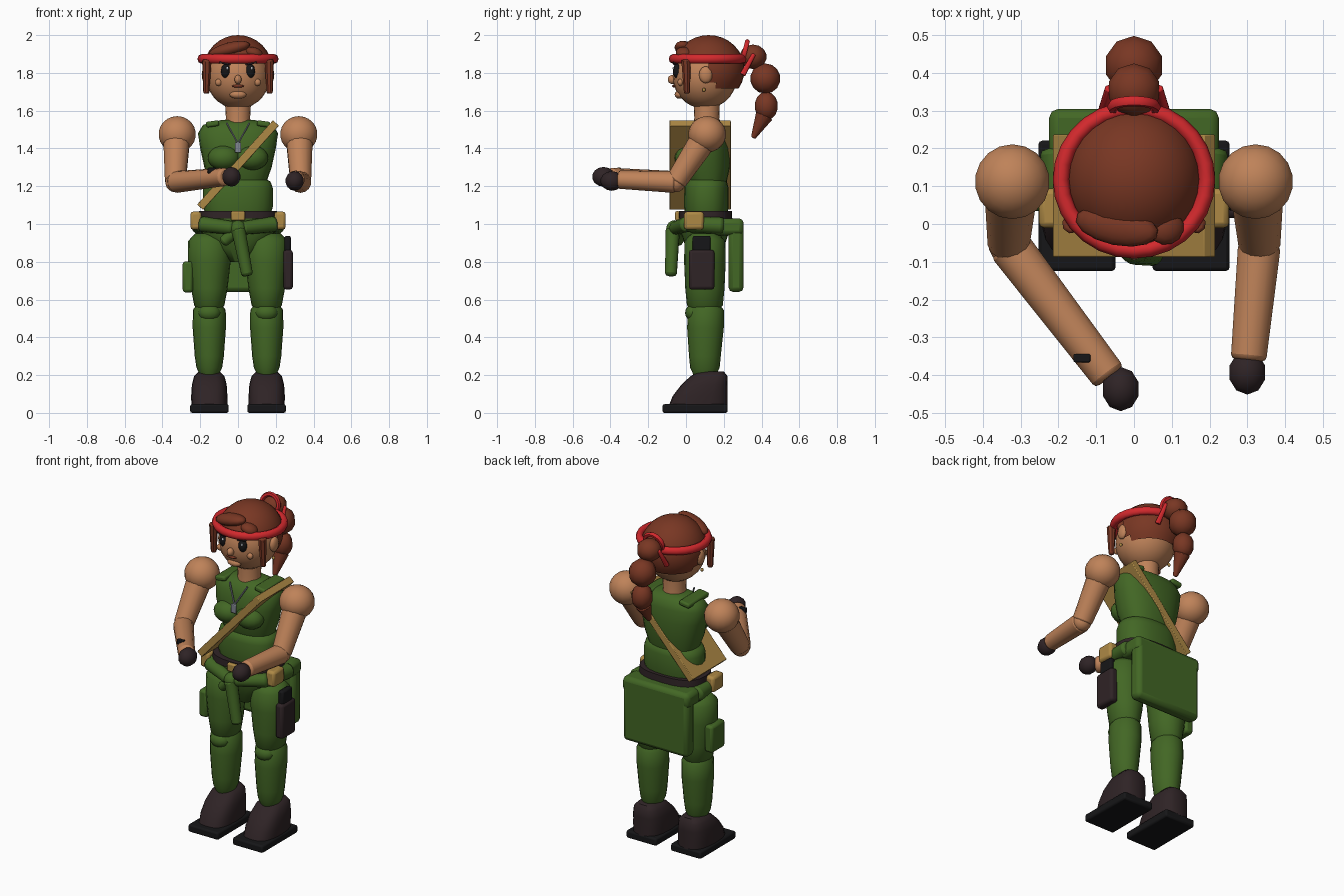
import bpy, bmesh, math
from mathutils import Vector, Matrix

def material(name, r, g, b):
    m = bpy.data.materials.new(name)
    m.diffuse_color = (r, g, b, 1)
    return m

SKIN = material("skin", 0.52, 0.225, 0.10)
GREEN = material("olive green", 0.055, 0.135, 0.018)
HAIR = material("auburn", 0.19, 0.038, 0.017)
RED = material("red", 0.65, 0.022, 0.026)
LEATHER = material("dark leather", 0.028, 0.017, 0.019)
TAN = material("tan canvas", 0.42, 0.25, 0.06)
BLACK = material("black", 0.008, 0.008, 0.009)
STEEL = material("steel", 0.22, 0.24, 0.28)
WHITE = material("white", 0.7, 0.75, 0.8)

def finish(name, bm, mat, bevel=0, angle=40):
    bmesh.ops.recalc_face_normals(bm, faces=bm.faces)
    me = bpy.data.meshes.new(name)
    bm.to_mesh(me)
    bm.free()
    me.materials.append(mat)
    ob = bpy.data.objects.new(name, me)
    bpy.context.collection.objects.link(ob)
    if bevel:
        mod = ob.modifiers.new("bevel", 'BEVEL')
        mod.width, mod.segments = bevel, 2
        mod.limit_method, mod.angle_limit = 'ANGLE', math.radians(50)
    bpy.ops.object.select_all(action='DESELECT')
    ob.select_set(True)
    bpy.context.view_layer.objects.active = ob
    bpy.ops.object.shade_smooth_by_angle(angle=math.radians(angle))
    return ob

def placed(loc, size, rot=(0, 0, 0)):
    r = Matrix.Rotation(rot[2], 4, 'Z') @ Matrix.Rotation(rot[1], 4, 'Y') @ Matrix.Rotation(rot[0], 4, 'X')
    return Matrix.Translation(loc) @ r @ Matrix.Diagonal((*size, 1))

def ball(name, loc, radii, mat, segs=16, rot=(0, 0, 0), cut=None):
    bm = bmesh.new()
    bmesh.ops.create_uvsphere(bm, u_segments=segs, v_segments=segs // 2 + 2, radius=1,
                              matrix=placed(loc, radii, rot))
    if cut:
        bmesh.ops.delete(bm, geom=[f for f in bm.faces if cut(f.calc_center_median())], context='FACES')
    return finish(name, bm, mat, angle=60)

def box(name, loc, size, mat, bevel=0.012, rot=(0, 0, 0)):
    bm = bmesh.new()
    bmesh.ops.create_cube(bm, size=1, matrix=placed(loc, size, rot))
    return finish(name, bm, mat, bevel)

def limb(name, a, b, r0, r1, mat, bevel=0.015, segs=14):
    a, b = Vector(a), Vector(b)
    d = b - a
    bm = bmesh.new()
    bmesh.ops.create_cone(bm, cap_ends=True, segments=segs, radius1=r0, radius2=r1, depth=d.length,
                          matrix=Matrix.Translation((a + b) / 2) @ d.to_track_quat('Z', 'Y').to_matrix().to_4x4())
    return finish(name, bm, mat, bevel)

def loft(name, rings, mat, n=20, power=1.0):
    # rings: (z, centre x, centre y, radius x, radius y); power < 1 makes them squarer
    bm = bmesh.new()
    sp = lambda v: math.copysign(abs(v) ** power, v)
    loops = [[bm.verts.new((cx + rx * sp(math.cos(2 * math.pi * i / n)),
                            cy + ry * sp(math.sin(2 * math.pi * i / n)), z)) for i in range(n)]
             for z, cx, cy, rx, ry in rings]
    for p, q in zip(loops, loops[1:]):
        for i in range(n):
            bm.faces.new((p[i], p[(i + 1) % n], q[(i + 1) % n], q[i]))
    bm.faces.new(loops[0])
    bm.faces.new(loops[-1])
    return finish(name, bm, mat, angle=50)

def ring(name, loc, major, rad, mat, rot=(0, 0, 0), scale=(1, 1, 1), n=28, m=8):
    bm = bmesh.new()
    mx = placed(loc, scale, rot)
    tau = 2 * math.pi
    g = [[bm.verts.new(mx @ Vector(((major + rad * math.cos(tau * j / m)) * math.cos(tau * i / n),
                                    (major + rad * math.cos(tau * j / m)) * math.sin(tau * i / n),
                                    rad * math.sin(tau * j / m)))) for j in range(m)] for i in range(n)]
    for i in range(n):
        for j in range(m):
            bm.faces.new((g[i][j], g[(i + 1) % n][j], g[(i + 1) % n][(j + 1) % m], g[i][(j + 1) % m]))
    return finish(name, bm, mat, angle=60)

# Head, face and neck
ball("head", (0, 0.1, 1.78), (0.168, 0.17, 0.17), SKIN, 24)
loft("neck", [(1.49, 0, 0.11, 0.075, 0.075), (1.56, 0, 0.11, 0.064, 0.066), (1.66, 0, 0.11, 0.07, 0.07)], SKIN)
ball("nose", (0, -0.073, 1.765), (0.02, 0.024, 0.024), SKIN, 10)
ball("upper_lip", (0, -0.062, 1.73), (0.034, 0.012, 0.008), HAIR, 10)
ball("chin", (0, -0.035, 1.685), (0.045, 0.025, 0.022), SKIN, 12)
for s in (-1, 1):
    ball("eye", (s * 0.065, -0.047, 1.81), (0.026, 0.022, 0.038), BLACK, 14)
    ball("eye_glint", (s * 0.065 + 0.008, -0.066, 1.824), (0.006, 0.005, 0.008), WHITE, 8)
    box("eyebrow", (s * 0.068, -0.055, 1.851), (0.06, 0.025, 0.012), LEATHER, 0.004, (0, s * -0.2, 0))
    ball("cheek", (s * 0.103, -0.03, 1.75), (0.019, 0.015, 0.019), SKIN, 10)
    ball("ear", (s * 0.172, 0.105, 1.79), (0.02, 0.036, 0.045), SKIN, 12)
    ball("earring", (s * 0.175, 0.095, 1.71), (0.009, 0.009, 0.011), TAN, 8)
    # Side locks and headband ribbon ends
    limb("side_lock", (s * 0.165, 0.0, 1.87), (s * 0.168, 0.005, 1.69), 0.026, 0.016, HAIR, 0.008, 8)
    limb("ribbon_end", (s * 0.066, 0.36, 1.9), (s * 0.08, 0.3, 1.79), 0.012, 0.017, RED, 0.004, 6)

# Hair, fringe, headband and ponytail
ball("hair_cap", (0, 0.12, 1.818), (0.182, 0.19, 0.182), HAIR, 28,
     cut=lambda c: c.z < 1.71 or (c.z < 1.86 and c.y < 0.14))
ball("fringe", (-0.045, -0.005, 1.925), (0.115, 0.052, 0.036), HAIR, 14, (0, -0.25, -0.2))
ball("fringe_small", (0.085, -0.01, 1.905), (0.05, 0.045, 0.03), HAIR, 12, (0, 0.3, 0.3))
ring("headband", (0, 0.117, 1.874), 0.193, 0.022, RED, scale=(1, 0.97, 1.15))
ring("hair_tie", (0, 0.31, 1.91), 0.058, 0.014, RED, (math.radians(75), 0, 0), n=18, m=6)
for y, z, r, h in ((0.355, 1.885, 0.072, 0.065), (0.42, 1.77, 0.08, 0.08), (0.425, 1.625, 0.062, 0.075)):
    ball("ponytail", (0, y, z), (r, r, h), HAIR, 10)
limb("ponytail_tip", (0, 0.415, 1.575), (0, 0.355, 1.455), 0.048, 0.012, HAIR, 0.006, 10)

# Torso
loft("chest", [(1.22, 0, 0.115, 0.15, 0.1), (1.3, 0, 0.11, 0.178, 0.122), (1.4, 0, 0.11, 0.2, 0.125),
               (1.48, 0, 0.115, 0.212, 0.115), (1.525, 0, 0.12, 0.185, 0.095), (1.55, 0, 0.12, 0.09, 0.06)],
     GREEN, 24, 0.85)
loft("abdomen", [(1.04, 0, 0.108, 0.17, 0.11), (1.09, 0, 0.108, 0.184, 0.118), (1.19, 0, 0.108, 0.184, 0.117),
                 (1.225, 0, 0.108, 0.172, 0.108), (1.25, 0, 0.108, 0.12, 0.07)], GREEN, 24, 0.85)
for s in (-1, 1):
    ball("bust", (s * 0.075, 0.01, 1.35), (0.085, 0.07, 0.065), GREEN, 16)
    box("shoulder_strap", (s * 0.135, 0.115, 1.53), (0.07, 0.2, 0.03), GREEN, 0.01, (0, s * 0.15, 0))
    limb("tag_chain", (s * 0.06, 0.005, 1.535), (0, -0.035, 1.425), 0.005, 0.005, STEEL, 0, 6)
box("dog_tag", (0, -0.04, 1.405), (0.034, 0.012, 0.055), STEEL, 0.004)
box("shoulder_sash", (0, 0.0745, 1.312), (0.6, 0.325, 0.042), TAN, 0.004, (0, math.radians(-48), 0))

# Belt and pouches
loft("belt", [(1.03, 0, 0.103, 0.208, 0.142), (1.07, 0, 0.103, 0.205, 0.14)], LEATHER, 24, 0.75)
box("buckle", (0, -0.045, 1.043), (0.075, 0.025, 0.05), TAN, 0.008)
for s in (-1, 1):
    box("belt_pouch", (s * 0.222, 0.042, 1.018), (0.06, 0.105, 0.095), TAN, 0.015)

# Pelvis and jacket tied round the waist
loft("pelvis", [(0.8, 0, 0.1, 0.04, 0.06), (0.87, 0, 0.1, 0.13, 0.1), (0.95, 0, 0.1, 0.195, 0.125),
                (1.035, 0, 0.103, 0.2, 0.138)], GREEN, 24, 0.85)
box("jacket_back", (0, 0.265, 0.835), (0.44, 0.08, 0.39), GREEN, 0.025)
box("jacket_collar", (0, 0.225, 0.985), (0.45, 0.16, 0.09), GREEN, 0.025)
for s in (-1, 1):
    limb("jacket_side", (s * 0.205, 0.2, 0.99), (s * 0.19, 0.0, 1.0), 0.045, 0.042, GREEN)
    limb("jacket_sleeve_wrap", (s * 0.2, 0.01, 1.0), (s * 0.02, -0.06, 0.978), 0.042, 0.035, GREEN)
ball("jacket_knot", (0, -0.06, 0.975), (0.045, 0.045, 0.045), GREEN, 12)
limb("hanging_sleeve", (0.0, -0.07, 0.98), (0.05, -0.08, 0.725), 0.038, 0.031, GREEN)
limb("short_sleeve_end", (0.0, -0.05, 0.97), (-0.085, -0.04, 0.9), 0.034, 0.028, GREEN)

# Legs and boots
for s in (-1, 1):
    x = s * 0.152
    loft("thigh", [(0.95, x, 0.1, 0.075, 0.07), (0.91, x, 0.1, 0.112, 0.108), (0.8, x, 0.1, 0.113, 0.11),
                   (0.66, x, 0.1, 0.097, 0.104), (0.57, x, 0.1, 0.08, 0.095), (0.53, x, 0.1, 0.05, 0.06)], GREEN)
    loft("shin", [(0.575, x, 0.105, 0.065, 0.07), (0.545, x, 0.105, 0.087, 0.095), (0.45, x, 0.103, 0.088, 0.097),
                  (0.3, x, 0.1, 0.077, 0.084), (0.24, x, 0.1, 0.068, 0.078), (0.2, x, 0.1, 0.05, 0.06)], GREEN)
    ball("knee", (x, 0.04, 0.53), (0.06, 0.045, 0.045), GREEN, 12)
    loft("boot", [(0.04, x, 0.065, 0.095, 0.155), (0.09, x, 0.075, 0.096, 0.145), (0.15, x, 0.098, 0.092, 0.122),
                  (0.195, x, 0.122, 0.08, 0.097), (0.22, x, 0.135, 0.055, 0.065)], LEATHER, 20, 0.7)
    box("boot_sole", (s * 0.151, 0.048, 0.023), (0.204, 0.345, 0.046), BLACK, 0.01)
box("holster", (0.265, 0.083, 0.758), (0.05, 0.135, 0.21), LEATHER, 0.015)
box("holster_grip", (0.263, 0.083, 0.895), (0.034, 0.095, 0.085), BLACK, 0.01)
box("thigh_pocket", (-0.265, 0.1, 0.72), (0.055, 0.13, 0.165), GREEN, 0.015)

# Arms and gloved hands
for s, wrist, hand in ((1, (0.303, -0.36, 1.235), (0.3, -0.393, 1.228)),
                       (-1, (-0.065, -0.405, 1.25), (-0.035, -0.437, 1.25))):
    elbow = (s * 0.332, -0.055, 1.222)
    ball("shoulder", (s * 0.322, 0.112, 1.475), (0.1, 0.1, 0.096), SKIN, 18)
    limb("upper_arm", (s * 0.325, 0.095, 1.45), elbow, 0.072, 0.056, SKIN, 0.012)
    ball("elbow", elbow, (0.054, 0.054, 0.054), SKIN, 14)
    limb("forearm", elbow, wrist, 0.058, 0.048, SKIN, 0.012)
    ball("gloved_hand", hand, (0.051, 0.06, 0.052), LEATHER, 10)
box("wrist_watch", (-0.138, -0.355, 1.283), (0.045, 0.022, 0.03), BLACK, 0.004)
